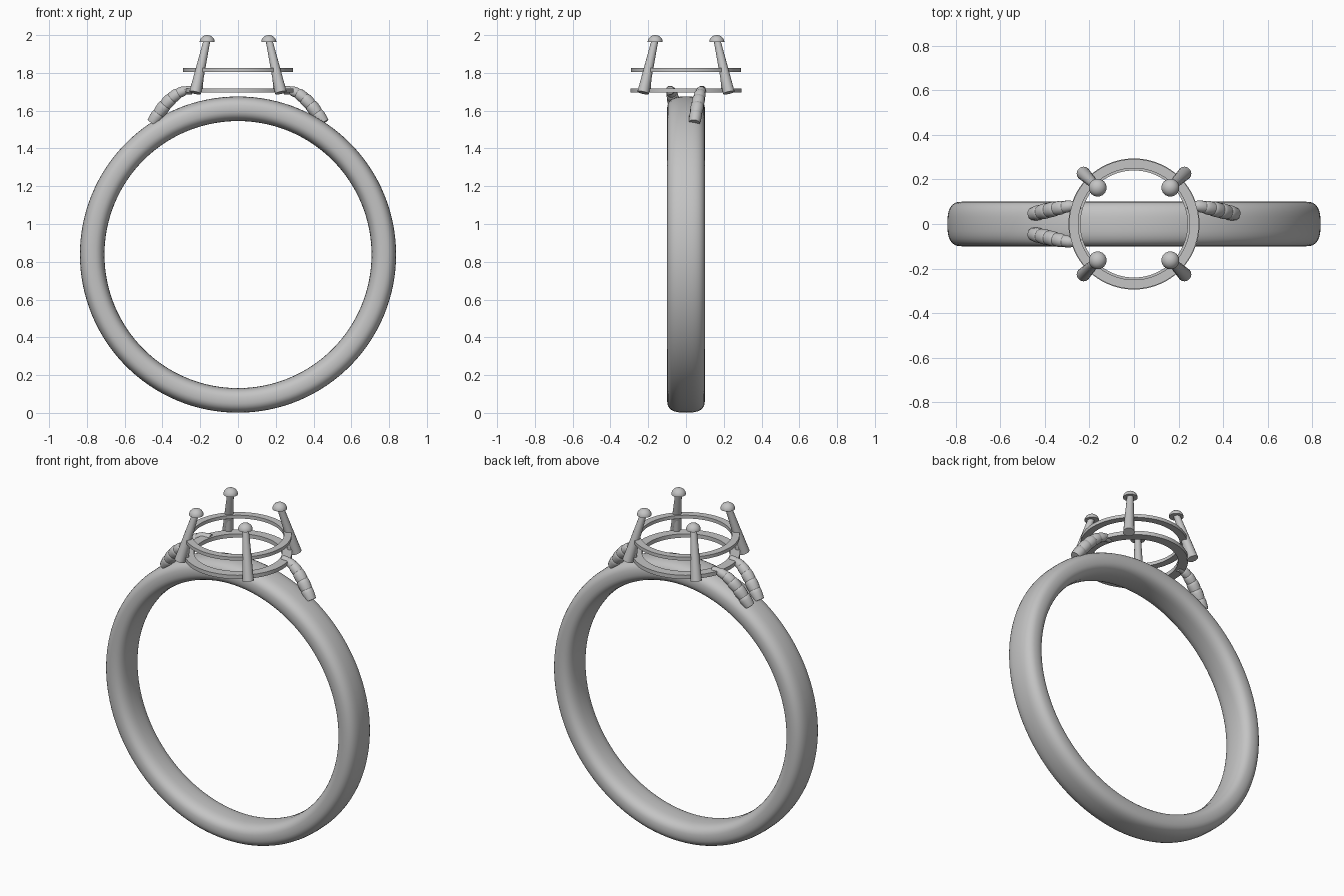
import bpy, bmesh, math
from mathutils import Vector

cube = bpy.data.objects.get("Cube")
if cube:
    bpy.data.objects.remove(cube, do_unlink=True)

metal = bpy.data.materials.new("grey metal")
metal.use_nodes = True
colour = (0.55, 0.55, 0.55, 1)
metal.diffuse_color = colour
metal.node_tree.nodes["Principled BSDF"].inputs["Base Color"].default_value = colour


def finish(bm, name, angle=35):
    bmesh.ops.recalc_face_normals(bm, faces=bm.faces)
    mesh = bpy.data.meshes.new(name)
    bm.to_mesh(mesh)
    bm.free()
    obj = bpy.data.objects.new(name, mesh)
    bpy.context.collection.objects.link(obj)
    mesh.materials.append(metal)
    bpy.ops.object.select_all(action='DESELECT')
    obj.select_set(True)
    bpy.context.view_layer.objects.active = obj
    bpy.ops.object.shade_smooth_by_angle(angle=math.radians(angle))
    return obj


def bridge(bm, a, b):
    n = len(a)
    for i in range(n):
        bm.faces.new((a[i], a[(i + 1) % n], b[(i + 1) % n], b[i]))


def lathe(name, section, steps, place):
    """Sweep a closed (radius, offset) section round a full circle."""
    bm = bmesh.new()
    loops = []
    for s in range(steps):
        t = math.tau * s / steps
        loops.append([bm.verts.new(place(r * math.cos(t), r * math.sin(t), h))
                      for r, h in section])
    for s in range(steps):
        bridge(bm, loops[s], loops[(s + 1) % steps])
    return finish(bm, name)


def tube(name, stations, sides=16):
    """Round tube through (point, direction, radius) stations, capped."""
    bm = bmesh.new()
    loops = []
    for p, d, r in stations:
        u = d.cross(Vector((0, 1, 0))).normalized()
        v = d.cross(u).normalized()
        loops.append([bm.verts.new(p + r * (u * math.cos(a) + v * math.sin(a)))
                      for a in (math.tau * i / sides for i in range(sides))])
    for a, b in zip(loops, loops[1:]):
        bridge(bm, a, b)
    bm.faces.new(loops[0])
    bm.faces.new(loops[-1])
    return finish(bm, name)


def strut(name, a, b, r0, r1):
    a, b = Vector(a), Vector(b)
    d = (b - a).normalized()
    return tube(name, [(a, d, r0), (b, d, r1)])


# Band: rounded section swept in the upright plane
def rounded(c, power):
    return math.copysign(abs(c) ** power, c)


section = []
for i in range(32):
    a = math.tau * i / 32
    section.append((0.772 + 0.065 * rounded(math.cos(a), 0.8),
                    0.1 * rounded(math.sin(a), 0.7)))
lathe("band", section, 128, lambda x, z, h: (x, h, z + 0.838))

# Two flat setting rings
for name, inner, outer, low, high in (("lower_setting_ring", 0.24, 0.294, 1.695, 1.718),
                                      ("upper_setting_ring", 0.25, 0.291, 1.805, 1.825)):
    lathe(name, [(inner, low), (outer, low), (outer, high), (inner, high)], 96,
          lambda x, y, h: (x, y, h))


# Dome bead with a flat underside
def bead(name, x, y, z, radius, height):
    bm = bmesh.new()
    bmesh.ops.create_uvsphere(bm, u_segments=24, v_segments=16, radius=radius)
    cut = bmesh.ops.bisect_plane(bm, geom=bm.verts[:] + bm.edges[:] + bm.faces[:],
                                 plane_co=(0, 0, 0), plane_no=(0, 0, 1),
                                 dist=0.0001, clear_inner=True)
    bmesh.ops.holes_fill(bm, edges=[e for e in bm.edges if e.is_boundary])
    for v in bm.verts:
        v.co = (v.co.x + x, v.co.y + y, v.co.z * height / radius + z)
    finish(bm, name)


# Prongs, their beads and the short posts between the rings
for sx, side in ((-1, "right"), (1, "left")):
    for sy, end in ((-1, "front"), (1, "back")):
        tag = f"{end}_{side}"
        strut("prong_" + tag, (sx * 0.227, sy * 0.227, 1.695),
              (sx * 0.165, sy * 0.165, 1.97), 0.031, 0.018)
        bead("bead_" + tag, sx * 0.163, sy * 0.163, 1.963, 0.04, 0.037)
        strut("post_" + tag, (sx * 0.207, sy * 0.207, 1.70),
              (sx * 0.196, sy * 0.196, 1.82), 0.02, 0.016)

# Curved shoulder arms made of stepped segments
path = [Vector(p) for p in ((-0.455, 0.045, 1.535), (-0.385, 0.06, 1.64),
                            (-0.32, 0.08, 1.72), (-0.24, 0.085, 1.708))]


def curve(t):
    a, b, c, d = path
    s = 1 - t
    return s**3 * a + 3 * s * s * t * b + 3 * s * t * t * c + t**3 * d


def arm(name, sx, sy):
    flip = Vector((-sx, sy, 1))
    stations = []
    segments = 6
    for i in range(segments):
        for f, swell in ((0.02, 0.93), (0.3, 1.0), (0.7, 1.03), (0.98, 0.98)):
            t = (i + f) / segments
            d = curve(t + 0.01) - curve(t - 0.01)
            r = swell * (0.022 + 0.012 * math.sin(math.pi * min(1, 0.25 + t * 0.85)))
            stations.append((curve(t) * flip, d * flip, r))
    tube(name, stations)


arm("shoulder_arm_right_front", -1, -1)
arm("shoulder_arm_right_back", -1, 1)
arm("shoulder_arm_left_back", 1, 1)
